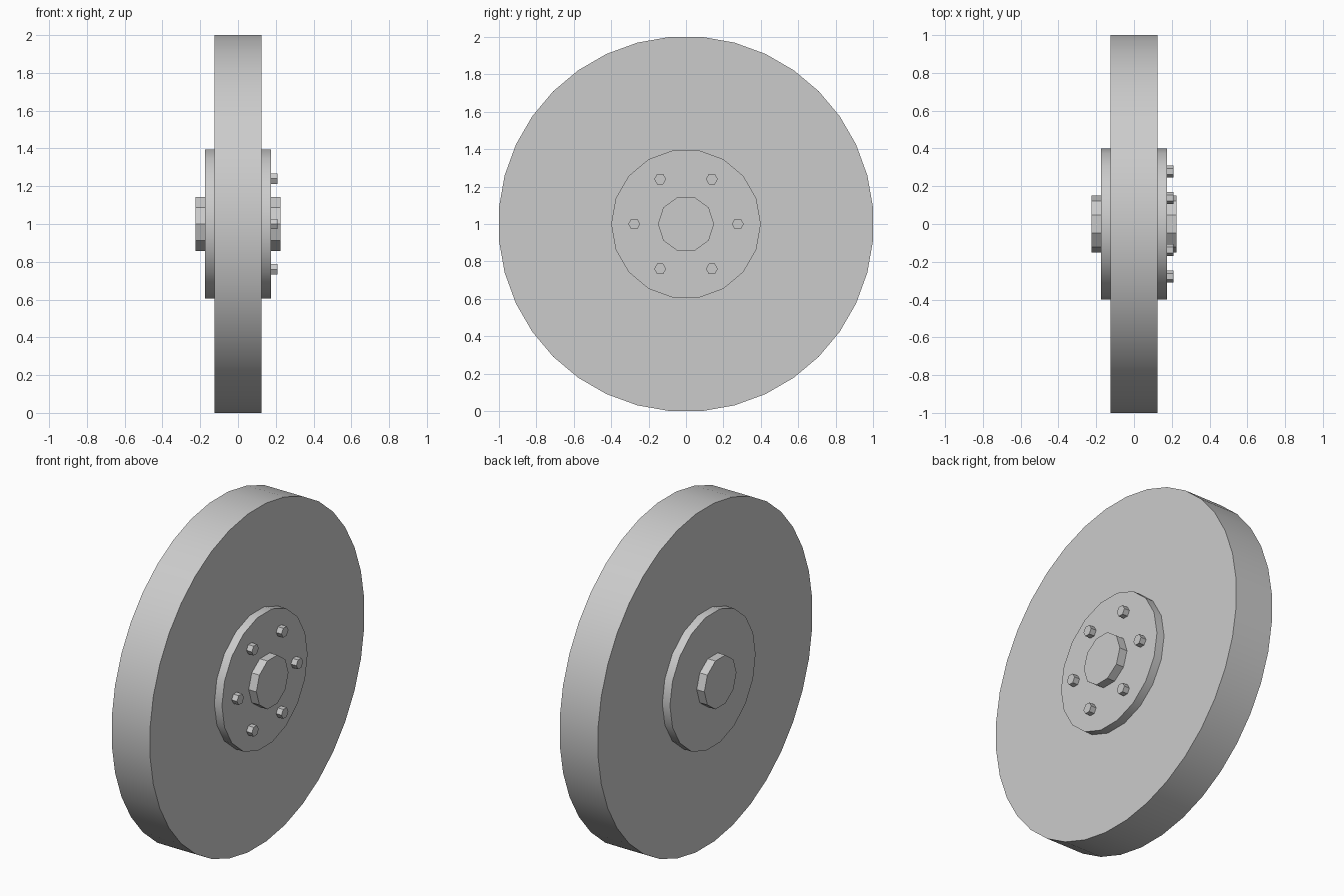
import bpy
import bmesh
from math import cos, sin, tau, radians, pi

cube = bpy.data.objects.get("Cube")
if cube:
    bpy.data.objects.remove(cube, do_unlink=True)

GREY = (0.6, 0.6, 0.6, 1.0)
grey = bpy.data.materials.new("light_grey")
grey.use_nodes = True
grey.diffuse_color = GREY
grey.node_tree.nodes["Principled BSDF"].inputs["Base Color"].default_value = GREY


def disc(name, sides, radius, x0, x1, y=0.0, z=1.0, turn=0.0):
    """Closed prism along x, with its first corner towards +y plus turn."""
    bm = bmesh.new()
    angles = [turn + tau * i / sides for i in range(sides)]
    ring = [bm.verts.new((x0, radius * cos(a), radius * sin(a))) for a in angles]
    cap = bm.faces.new(ring)
    grown = bmesh.ops.extrude_face_region(bm, geom=[cap], use_keep_orig=True)
    moved = [v for v in grown["geom"] if isinstance(v, bmesh.types.BMVert)]
    bmesh.ops.translate(bm, verts=moved, vec=(x1 - x0, 0, 0))
    bmesh.ops.recalc_face_normals(bm, faces=bm.faces)
    mesh = bpy.data.meshes.new(name)
    bm.to_mesh(mesh)
    bm.free()
    mesh.materials.append(grey)
    obj = bpy.data.objects.new(name, mesh)
    obj.location = (0, y, z)
    bpy.context.collection.objects.link(obj)
    # Smooth round walls, crisp rims
    bpy.ops.object.select_all(action="DESELECT")
    obj.select_set(True)
    bpy.context.view_layer.objects.active = obj
    bpy.ops.object.shade_smooth_by_angle(angle=radians(30))
    return obj


# Wheel body, resting on a flat side
half_step = pi / 36
disc("wheel", 36, 1 / cos(half_step), -0.125, 0.125, turn=half_step)

# Hub plate and axle, passing through both sides
disc("hub", 18, 0.4, -0.175, 0.175)
disc("axle", 10, 0.15, -0.225, 0.225)

# Ring of hexagonal bolts on the left side
for i in range(6):
    a = tau * i / 6
    disc(f"bolt_{i + 1}", 6, 0.032, 0.165, 0.21,
         y=0.277 * cos(a), z=1 + 0.277 * sin(a))
